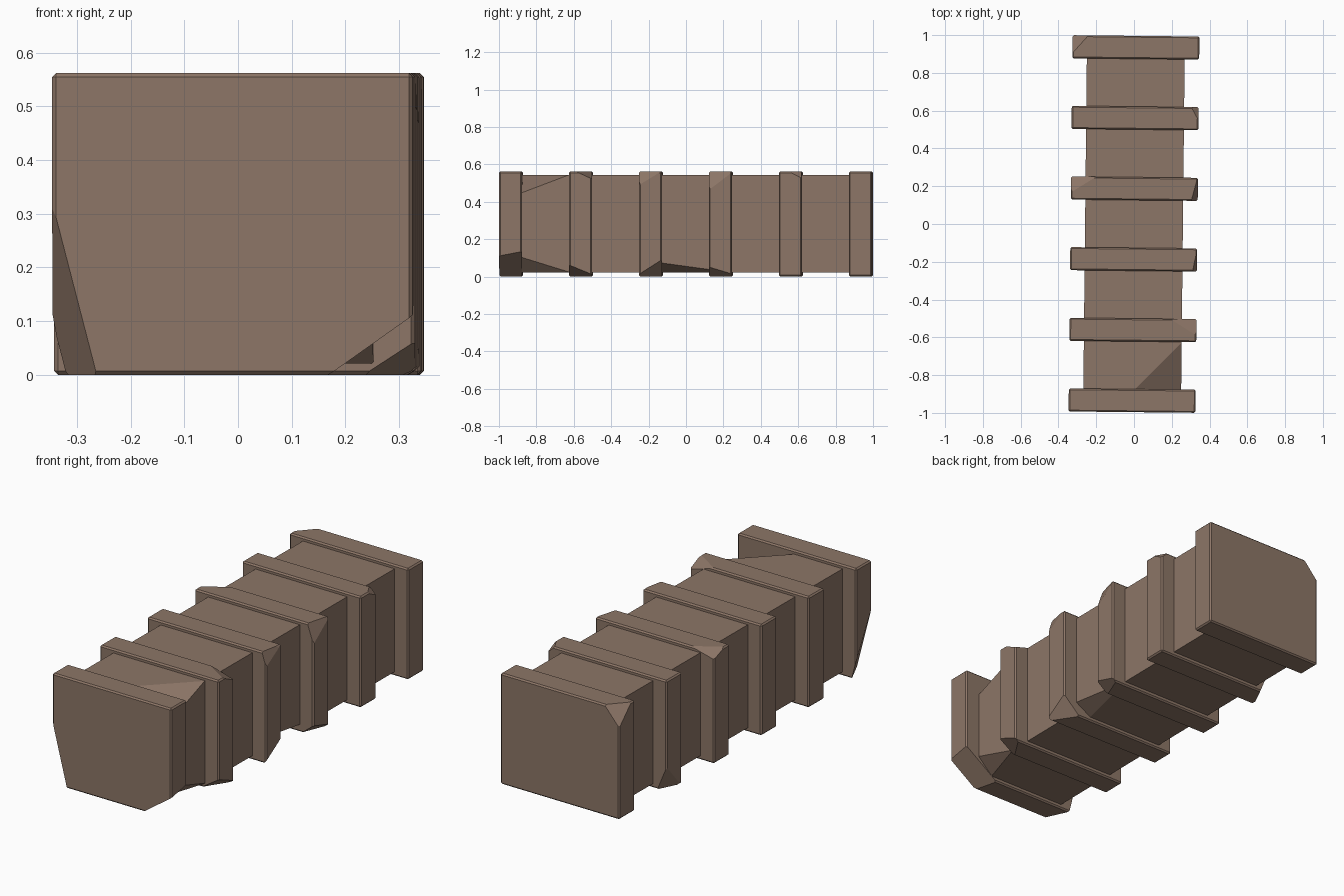
import bpy, bmesh
from mathutils import Vector, Matrix

if "Cube" in bpy.data.objects:
    bpy.data.objects.remove(bpy.data.objects["Cube"])

stone = bpy.data.materials.new("brown_stone")
stone.diffuse_color = (0.265, 0.18, 0.135, 1)
stone.use_nodes = True
stone.node_tree.nodes["Principled BSDF"].inputs["Base Color"].default_value = stone.diffuse_color

TURN = Matrix.Rotation(-0.0105, 4, 'Z')   # the whole beam is slightly skewed


def block(name, y, size, z, bevel, cuts):
    """Box with softened edges; each cut is three points of a plane that chips off the outside."""
    bm = bmesh.new()
    bmesh.ops.create_cube(bm, size=1)
    bmesh.ops.scale(bm, vec=size, verts=bm.verts)
    bmesh.ops.translate(bm, vec=(0, y, z), verts=bm.verts)
    if bevel:
        bmesh.ops.bevel(bm, geom=bm.edges[:], offset=bevel, segments=1,
                        affect='EDGES', profile=0.5)
    bmesh.ops.transform(bm, matrix=TURN, verts=bm.verts)
    centre = TURN @ Vector((0, y, z))
    for cut in cuts:
        a, b, c = (Vector(p) for p in cut)
        n = (b - a).cross(c - a).normalized()
        if n.dot(a - centre) < 0:
            n = -n
        bmesh.ops.bisect_plane(bm, geom=bm.verts[:] + bm.edges[:] + bm.faces[:],
                               plane_co=a, plane_no=n, clear_outer=True)
        bmesh.ops.holes_fill(bm, edges=[e for e in bm.edges if e.is_boundary], sides=0)
    bmesh.ops.recalc_face_normals(bm, faces=bm.faces)
    me = bpy.data.meshes.new(name)
    bm.to_mesh(me)
    bm.free()
    me.materials.append(stone)
    ob = bpy.data.objects.new(name, me)
    bpy.context.collection.objects.link(ob)


# chips broken from each raised band, front to back
band_cuts = [
    [((0.17, -1, 0), (0.325, -1, 0.11), (0.32, -0.87, 0.13)),
     ((-0.345, -1, 0.33), (-0.26, -1, 0), (-0.32, -0.87, 0))],
    [((0.22, -0.52, 0.562), (0.33, -0.59, 0.562), (0.33, -0.52, 0.53)),
     ((0.33, -0.62, 0.06), (0.33, -0.5, 0.01), (0.25, -0.6, 0))],
    [((0.33, -0.25, 0.01), (0.33, -0.13, 0.085), (0.24, -0.13, 0)),
     ((0.31, -0.25, 0.562), (0.333, -0.14, 0.562), (0.33, -0.25, 0.5))],
    [((0.305, 0.13, 0.562), (0.335, 0.24, 0.562), (0.33, 0.13, 0.49)),
     ((0.335, 0.12, 0.05), (0.335, 0.25, 0.01), (0.27, 0.12, 0)),
     ((-0.2, 0.25, 0.562), (-0.33, 0.17, 0.562), (-0.33, 0.25, 0.53))],
    [((0.30, 0.625, 0.562), (0.335, 0.56, 0.562), (0.335, 0.625, 0.53)),
     ((-0.33, 0.62, 0.12), (-0.28, 0.62, 0), (-0.33, 0.52, 0))],
    [((-0.33, 0.9, 0.562), (-0.24, 1, 0.562), (-0.33, 1, 0.46))],
]
SPACING = 0.374
for i, cuts in enumerate(band_cuts):
    block(f"band_{i + 1}", (i - 2.5) * SPACING, (0.672, 0.122, 0.562), 0.281, 0.007, cuts)

# narrower core, one segment between each pair of bands
core_cuts = {
    0: [((0.25, -0.87, 0.1), (0.25, -0.62, 0.02), (0.17, -0.87, 0.02)),
        ((0.25, -0.69, 0.52), (0.19, -0.69, 0.543), (0.25, -0.63, 0.543))],
    2: [((0.257, -0.08, 0.065), (0.257, 0.13, 0.035), (0.2, 0, 0.02))],
}
for i in range(5):
    block(f"core_{i + 1}", (i - 2) * SPACING, (0.518, 0.29, 0.522), 0.282, 0,
          core_cuts.get(i, []))
